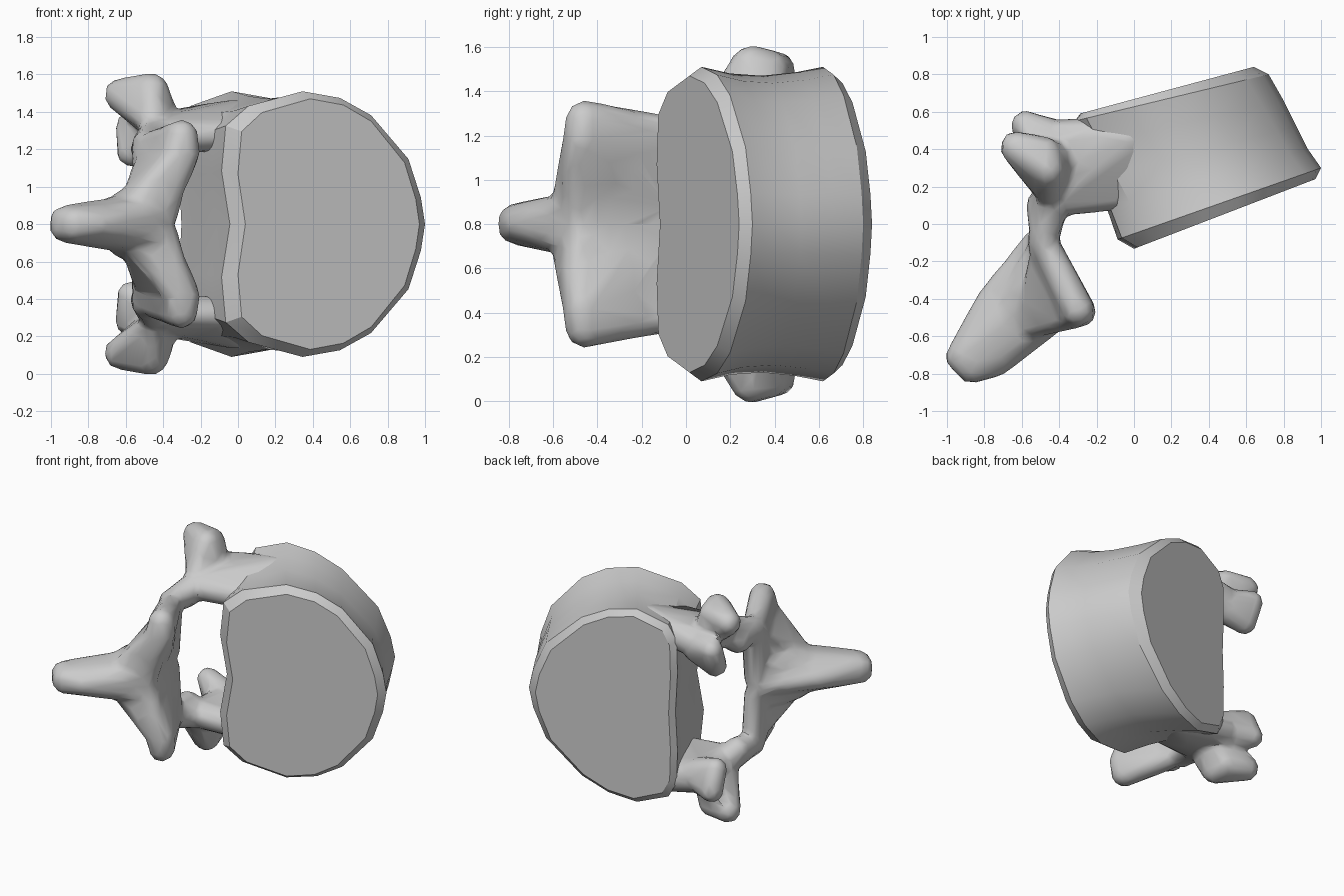
import bpy, bmesh
from mathutils import Vector

cube = bpy.data.objects.get("Cube")
if cube:
    bpy.data.objects.remove(cube, do_unlink=True)

MID = 0.8  # height of the symmetry plane

bone = bpy.data.materials.new("bone grey")
bone.use_nodes = True
bone.diffuse_color = (0.6, 0.6, 0.6, 1)
bone.node_tree.nodes["Principled BSDF"].inputs["Base Color"].default_value = (0.6, 0.6, 0.6, 1)


def finish(bm, name):
    bmesh.ops.recalc_face_normals(bm, faces=bm.faces)
    mesh = bpy.data.meshes.new(name)
    bm.to_mesh(mesh)
    bm.free()
    mesh.materials.append(bone)
    obj = bpy.data.objects.new(name, mesh)
    bpy.context.collection.objects.link(obj)
    return obj


def select_only(obj):
    bpy.ops.object.select_all(action="DESELECT")
    obj.select_set(True)
    bpy.context.view_layer.objects.active = obj


# Body: kidney-shaped rings lofted between the two end plates
half = [(0.06, 0), (0.02, 0.4), (0.04, 0.74), (0.15, 0.89), (0.41, 1.0), (0.59, 0.95),
        (0.74, 0.82), (0.92, 0.49), (0.98, 0.2)]
outline = half + [(1.0, 0)] + [(u, -w) for u, w in reversed(half[1:])]
rings = [  # canal-side point, far-side point, half height, lean of the crown to the canal
    ((-0.02, -0.14), (0.97, 0.24), 0.67, 1.0),
    ((-0.11, -0.09), (1.0, 0.30), 0.71, 1.0),
    ((-0.16, 0.08), (0.93, 0.40), 0.68, 1.1),
    ((-0.22, 0.25), (0.87, 0.52), 0.67, 1.2),
    ((-0.27, 0.42), (0.80, 0.66), 0.685, 1.35),
    ((-0.32, 0.55), (0.72, 0.80), 0.71, 1.45),
    ((-0.29, 0.59), (0.64, 0.84), 0.67, 1.45),
]
bm = bmesh.new()
loops = []
for a, b, h, lean in rings:
    a, b = Vector(a), Vector(b)
    loops.append([bm.verts.new((*a.lerp(b, u ** lean), MID + w * h)) for u, w in outline])
n = len(outline)
for r, s in zip(loops, loops[1:]):
    for i in range(n):
        bm.faces.new((r[i], r[(i + 1) % n], s[(i + 1) % n], s[i]))
bm.faces.new(loops[0])
bm.faces.new(loops[-1])
body = finish(bm, "vertebral_body")
select_only(body)
bpy.ops.object.shade_smooth_by_angle(angle=0.5)

# Arch: hulls around groups of balls (x, y, offset from the mid plane, radius)
pedicle = [(-0.10, 0.16, 0.48, 0.09), (0.0, 0.46, 0.57, 0.10), (-0.20, 0.47, 0.54, 0.10),
           (-0.42, 0.45, 0.49, 0.11), (-0.41, 0.14, 0.47, 0.10)]
transverse = [(-0.63, 0.41, 0.69, 0.09), (-0.48, 0.37, 0.69, 0.10), (-0.46, 0.29, 0.72, 0.09),
              (-0.46, 0.18, 0.56, 0.08), (-0.40, 0.32, 0.52, 0.10)]
superior = [(-0.58, 0.53, 0.52, 0.08), (-0.57, 0.47, 0.38, 0.08), (-0.42, 0.44, 0.47, 0.12)]
pars = [(-0.43, 0.16, 0.48, 0.10), (-0.48, -0.08, 0.43, 0.08), (-0.49, 0.10, 0.40, 0.09)]
upper_lamina = [(-0.49, -0.08, 0.43, 0.08), (-0.50, -0.08, 0.06, 0.07),
                (-0.39, -0.30, 0.34, 0.08), (-0.42, -0.43, 0.0, 0.08)]
inferior = [(-0.30, -0.46, 0.47, 0.09), (-0.28, -0.47, 0.38, 0.08), (-0.46, -0.14, 0.42, 0.08),
            (-0.37, -0.49, 0.18, 0.08), (-0.41, -0.30, 0.18, 0.08)]
web = [(-0.31, -0.48, 0.38, 0.08), (-0.40, -0.48, 0.05, 0.08), (-0.54, -0.52, 0.10, 0.09),
       (-0.50, -0.20, 0.30, 0.07)]
spine_base = [(-0.50, -0.10, 0.12, 0.06), (-0.42, -0.45, 0.10, 0.09), (-0.60, -0.38, 0.09, 0.10),
              (-0.66, -0.54, 0.06, 0.08)]
spine_tip = [(-0.52, -0.09, 0.0, 0.07), (-0.46, -0.50, 0.05, 0.10), (-0.64, -0.46, 0.06, 0.09),
             (-0.77, -0.40, 0.0, 0.07), (-0.93, -0.71, 0.02, 0.08), (-0.87, -0.77, 0.01, 0.085),
             (-0.74, -0.74, 0.0, 0.08)]

ball_bm = bmesh.new()
bmesh.ops.create_icosphere(ball_bm, subdivisions=2, radius=1)
ball = [v.co.copy() for v in ball_bm.verts]
ball_bm.free()

bm = bmesh.new()
for group in (pedicle, transverse, superior, pars, upper_lamina, inferior, web,
              spine_base, spine_tip):
    for side in (1, -1):
        cloud = [bm.verts.new(Vector((x, y, MID + side * z)) + p * r)
                 for x, y, z, r in group for p in ball]
        bmesh.ops.convex_hull(bm, input=cloud)
for v in [v for v in bm.verts if not v.link_faces]:
    bm.verts.remove(v)
arch = finish(bm, "vertebral_arch")

# Fuse the hulls, soften the joints and reduce to broad facets
fuse = arch.modifiers.new("fuse", "REMESH")
fuse.mode = "VOXEL"
fuse.voxel_size = 0.02
soften = arch.modifiers.new("soften", "SMOOTH")
soften.factor = 0.5
soften.iterations = 8
reduce = arch.modifiers.new("reduce", "DECIMATE")
reduce.ratio = 0.06
select_only(arch)
for name in ("fuse", "soften", "reduce"):
    bpy.ops.object.modifier_apply(modifier=name)
bpy.ops.object.shade_smooth_by_angle(angle=0.7)
